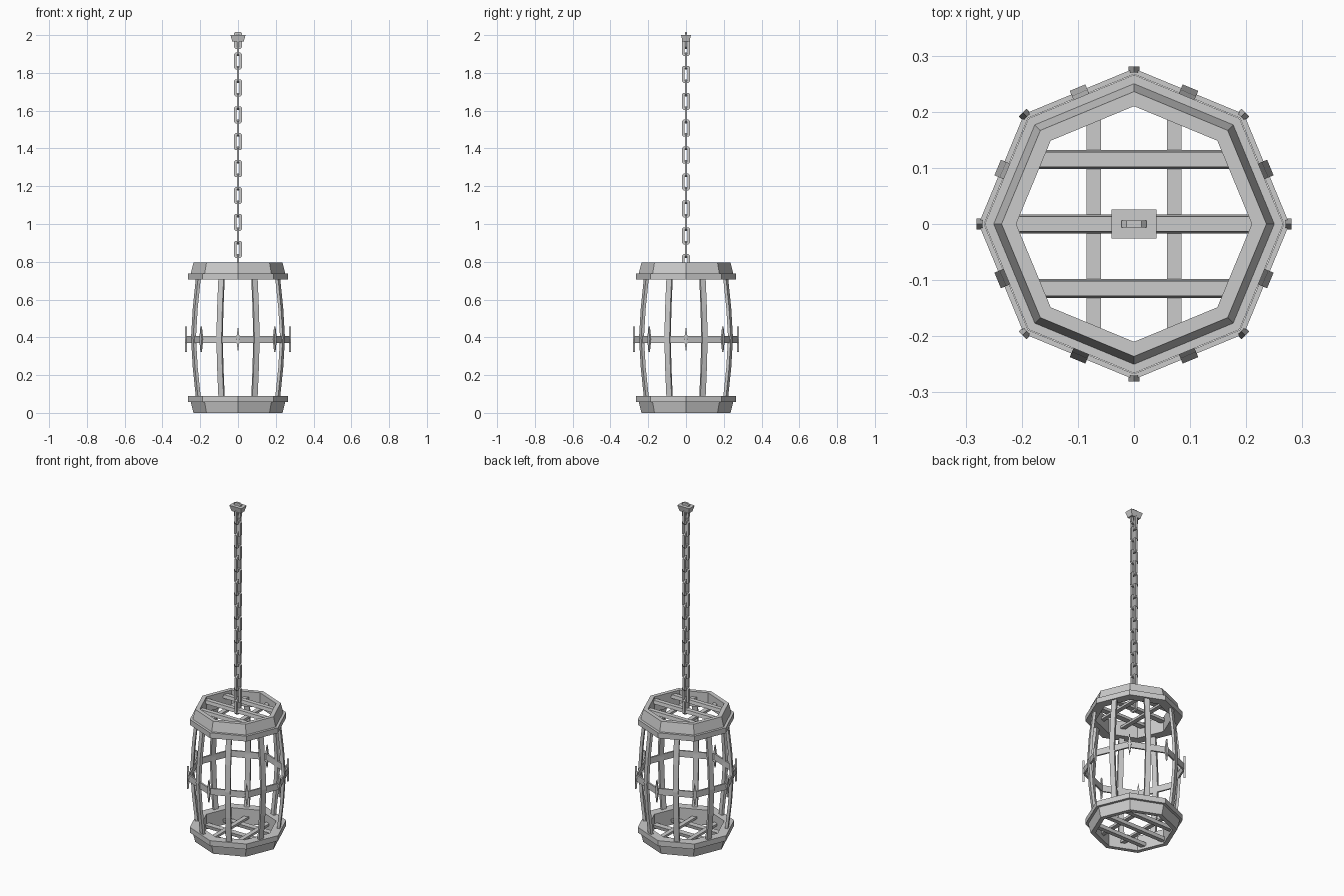
import bpy, math
from mathutils import Vector, Matrix

if "Cube" in bpy.data.objects:
    bpy.data.objects.remove(bpy.data.objects["Cube"])

MID = 0.3975  # mirror height of the cage


def add(name, verts, faces):
    me = bpy.data.meshes.new(name)
    me.from_pydata([tuple(v) for v in verts], [], faces)
    me.update()
    ob = bpy.data.objects.new(name, me)
    bpy.context.collection.objects.link(ob)
    return ob


def loft(name, sections, closed=False):
    """Skin equal-length cross-sections; cap the ends unless closed."""
    n, m = len(sections[0]), len(sections)
    verts = [p for s in sections for p in s]
    faces = []
    for i in range(m if closed else m - 1):
        a, b = i * n, (i + 1) % m * n
        faces += [(a + j, a + (j + 1) % n, b + (j + 1) % n, b + j) for j in range(n)]
    if not closed:
        faces += [tuple(reversed(range(n))), tuple(range((m - 1) * n, m * n))]
    ob = add(name, verts, faces)
    import bmesh
    bm = bmesh.new()
    bm.from_mesh(ob.data)
    bmesh.ops.recalc_face_normals(bm, faces=bm.faces)
    bm.to_mesh(ob.data)
    bm.free()
    return ob


def octagon_ring(name, profile):
    secs = []
    for k in range(8):
        a = k * math.pi / 4
        secs.append([(r * math.cos(a), r * math.sin(a), z) for r, z in profile])
    return loft(name, secs, closed=True)


def rect(hx, hy, z):
    return [(-hx, -hy, z), (hx, -hy, z), (hx, hy, z), (-hx, hy, z)]


# Stepped end rings, bottom and mirrored top
rim = [(0.21, 0), (0.236, 0), (0.25, 0.058), (0.266, 0.058), (0.266, 0.09), (0.21, 0.09)]
octagon_ring("bottom_ring", rim)
octagon_ring("top_ring", [(r, 2 * MID - z) for r, z in rim])

# Middle band
octagon_ring("middle_band", [(0.267, 0.37), (0.277, 0.37), (0.277, 0.408), (0.267, 0.408)])

# Bowed bars at facet centres
bow = [(0.234, 0.07), (0.253, 0.24), (0.263, MID), (0.253, 0.555), (0.234, 0.725)]
for k in range(8):
    secs = [[(r - 0.016, -0.015, z), (r, -0.015, z), (r, 0.015, z), (r - 0.016, 0.015, z)]
            for r, z in bow]
    ob = loft(f"bar_{k + 1}", secs)
    ob.rotation_euler.z = (k + 0.5) * math.pi / 4

# Diamond spikes at band corners
for k in range(8):
    secs = [[(r, 0, 0.322), (r, 0.01, 0.39), (r, 0, 0.458), (r, -0.01, 0.39)]
            for r in (0.27, 0.281)]
    ob = loft(f"spike_{k + 1}", secs)
    ob.rotation_euler.z = k * math.pi / 4

# Crossed grilles in both end rings
for end, flip in (("bottom", False), ("top", True)):
    def h(z):
        return 2 * MID - z if flip else z
    for i, y in enumerate((-0.115, 0, 0.115)):
        L = 0.215 if y == 0 else 0.172
        prof = [(-0.013, 0.014), (0.013, 0.014), (0.017, 0.034), (-0.017, 0.034)]
        loft(f"{end}_slat_{i + 1}", [[(x, y + dy, h(z)) for dy, z in prof] for x in (-L, L)])
    for i, x in enumerate((-0.0715, 0.0715)):
        prof = [(-0.013, 0.032), (0.013, 0.032), (0.013, 0.046), (-0.013, 0.046)]
        loft(f"{end}_cross_slat_{i + 1}",
             [[(x + dx, y, h(z)) for dx, z in prof] for y in (-0.19, 0.19)])


# Chain of alternating flat links
def link(name, z, turn):
    def outline(w, l, c):
        return [(w, -l + c), (w, l - c), (w - c, l), (c - w, l),
                (-w, l - c), (-w, c - l), (c - w, -l), (w - c, -l)]
    outer, inner = outline(0.022, 0.045, 0.009), outline(0.008, 0.031, 0.004)
    t = 0.0065
    secs = [[(o[0], -t, o[1]), (o[0], t, o[1]), (i[0], t, i[1]), (i[0], -t, i[1])]
            for o, i in zip(outer, inner)]
    ob = loft(name, secs, closed=True)
    ob.location.z = z
    ob.rotation_euler.z = math.pi / 2 if turn else 0


for k in range(17):
    link(f"chain_link_{k + 1}", 0.795 + 0.0712 * k, k % 2 == 0)
    if k == 16:
        break
link("chain_link_top", 1.972, False)

# Ceiling mount
loft("ceiling_mount", [rect(0.03, 0.018, 1.965), rect(0.04, 0.026, 2.0)])
